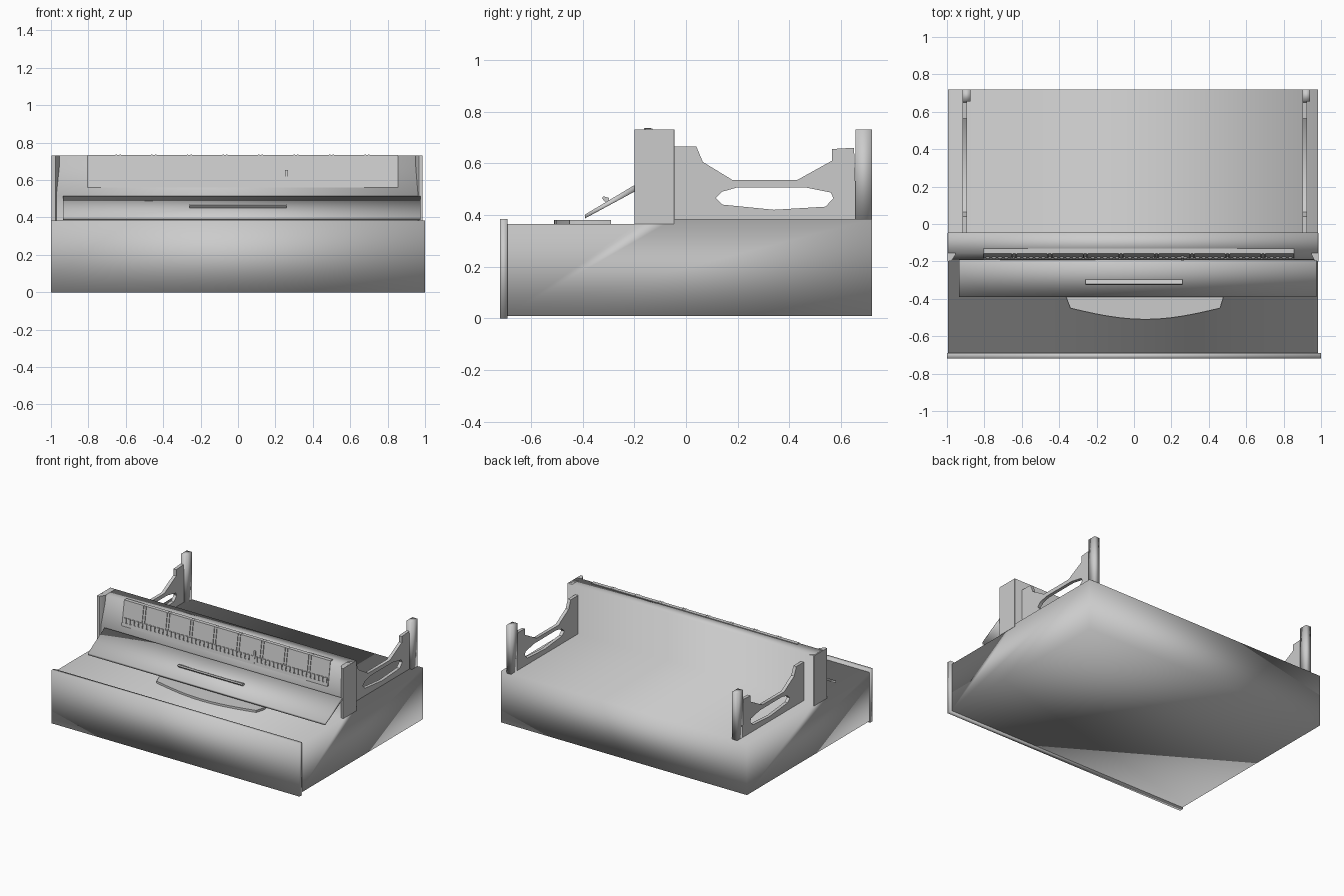
import bpy
import bmesh
from math import radians, cos, pi

if "Cube" in bpy.data.objects:
    bpy.data.objects.remove(bpy.data.objects["Cube"], do_unlink=True)

grey = bpy.data.materials.new("warm_grey")
grey.use_nodes = True
grey.diffuse_color = (0.6, 0.6, 0.6, 1)
grey.node_tree.nodes["Principled BSDF"].inputs["Base Color"].default_value = (0.6, 0.6, 0.6, 1)


def finish(ob, soft):
    """Material and shading; soft parts blend over their corners."""
    ob.data.materials.append(grey)
    bpy.ops.object.select_all(action="DESELECT")
    ob.select_set(True)
    bpy.context.view_layer.objects.active = ob
    if soft:
        bpy.ops.object.shade_smooth()
    else:
        bpy.ops.object.shade_smooth_by_angle(angle=radians(35))


def prism(name, profile, spans, soft=False, axis="x"):
    """Extrude a profile (y, z) along x, or (x, y) along z, once per span."""
    bm = bmesh.new()
    for a, b in spans:
        def at(p, t):
            return (t, *p) if axis == "x" else (*p, t)
        lo = [bm.verts.new(at(p, a)) for p in profile]
        hi = [bm.verts.new(at(p, b)) for p in profile]
        bm.faces.new(lo)
        bm.faces.new(hi[::-1])
        for i in range(len(lo)):
            j = (i + 1) % len(lo)
            bm.faces.new((lo[j], lo[i], hi[i], hi[j]))
    bmesh.ops.recalc_face_normals(bm, faces=bm.faces)
    mesh = bpy.data.meshes.new(name)
    bm.to_mesh(mesh)
    bm.free()
    ob = bpy.data.objects.new(name, mesh)
    bpy.context.collection.objects.link(ob)
    finish(ob, soft)
    return ob


def rect(a0, b0, a1, b1):
    return [(a0, b0), (a1, b0), (a1, b1), (a0, b1)]


def on_slope(z0, z1, inner, outer):
    """Profile of a strip lying on the sloped tower front."""
    def y(z):
        return -0.19 + (z - 0.515) * 0.16
    return [(y(z0) - outer, z0), (y(z1) - outer, z1),
            (y(z1) + inner, z1), (y(z0) + inner, z0)]


# Body with low front deck, upright tower and rear deck
prism("body", [(-0.7, 0.01), (-0.7, 0.365), (-0.19, 0.365), (-0.19, 0.515),
               (-0.156, 0.73), (-0.045, 0.73), (-0.045, 0.385),
               (0.72, 0.385), (0.72, 0.01)], [(-0.995, 0.985)], soft=True)
prism("front_panel", rect(-0.72, 0, -0.69, 0.385), [(-1, 1)], soft=True)

# Rounded tower cheeks
for name, side, edge, inner in (("right_cheek", -1, -0.997, -0.955),
                                ("left_cheek", 1, 0.987, 0.95)):
    prism(name, [(edge, -0.047), (edge, -0.2), (edge - side * 0.02, -0.198),
                 (inner, -0.165), (inner, -0.047)], [(0.365, 0.73)], axis="z")

# Sloping flap, its grip and the curved lip in front
prism("flap", [(-0.39, 0.387), (-0.39, 0.402), (-0.2, 0.515), (-0.19, 0.495)],
      [(-0.935, 0.975)], soft=True)
prism("flap_grip", [(-0.325, 0.464), (-0.32, 0.472), (-0.298, 0.466),
                    (-0.3, 0.45), (-0.312, 0.45)], [(-0.26, 0.26)])
arc = [(0.06 + 0.4 * t / 6, -0.45 - 0.06 * cos(t / 6 * pi / 2)) for t in range(-6, 7)]
prism("curved_lip", [(-0.365, -0.385), *arc, (0.48, -0.385), (0.47, -0.29), (-0.355, -0.29)],
      [(0.363, 0.38)], axis="z")

# Scale strip: plate, rail, dividers, teeth and pointer
prism("scale_plate", on_slope(0.56, 0.735, 0.025, 0.003), [(-0.805, 0.855)])
prism("scale_rail", on_slope(0.56, 0.583, 0.0, 0.008), [(-0.805, 0.855)])
dividers = [-0.64 + 0.19 * i for i in range(8)]
prism("scale_dividers", on_slope(0.62, 0.736, 0.02, 0.008),
      [(x - 0.014 + d, x - 0.006 + d) for x in dividers for d in (0, 0.02)])
prism("scale_teeth", on_slope(0.583, 0.618, 0.0, 0.011),
      [(-0.792 + 0.033 * i, -0.772 + 0.033 * i) for i in range(50)])
prism("scale_pointer", on_slope(0.57, 0.655, 0.0, 0.013), [(0.252, 0.266)])

# Rear side brackets with an opening
outline = [(-0.045, 0.385), (-0.045, 0.665), (0.04, 0.665), (0.065, 0.605),
           (0.18, 0.535), (0.43, 0.535), (0.565, 0.61), (0.565, 0.655),
           (0.65, 0.66), (0.66, 0.385)]
opening = [(0.115, 0.465), (0.14, 0.49), (0.2, 0.507), (0.46, 0.507), (0.56, 0.487),
           (0.57, 0.465), (0.54, 0.432), (0.34, 0.42), (0.14, 0.44)]
for side, x in (("right", -0.905), ("left", 0.912)):
    curve = bpy.data.curves.new(side + "_bracket", "CURVE")
    curve.dimensions = "2D"
    curve.fill_mode = "BOTH"
    curve.extrude = 0.012
    for loop in (outline, opening):
        spline = curve.splines.new("POLY")
        spline.points.add(len(loop) - 1)
        for point, (y, z) in zip(spline.points, loop):
            point.co = (y, z, 0, 1)
        spline.use_cyclic_u = True
    ob = bpy.data.objects.new(side + "_bracket", curve)
    ob.location.x = x
    ob.rotation_euler = (radians(90), 0, radians(90))
    bpy.context.collection.objects.link(ob)
    bpy.ops.object.select_all(action="DESELECT")
    ob.select_set(True)
    bpy.context.view_layer.objects.active = ob
    bpy.ops.object.convert(target="MESH")
    finish(bpy.context.view_layer.objects.active, False)
    # Tall post at the rear end
    prism(side + "_rear_post", rect(0.655, 0.38, 0.72, 0.73),
          [(x - 0.012, x + 0.03)], soft=True)
